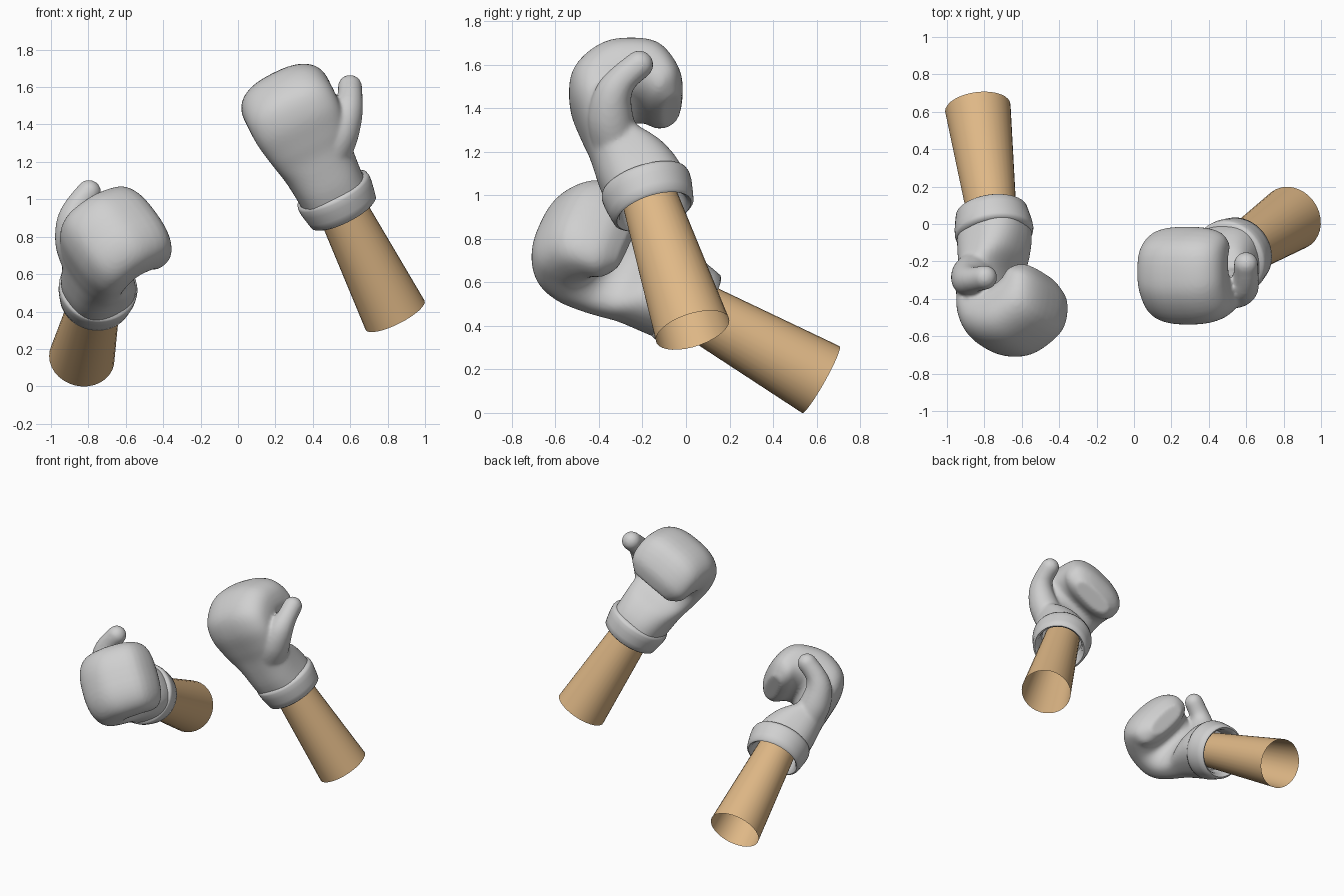
import bpy, bmesh, math
from mathutils import Vector, Matrix

cube = bpy.data.objects.get("Cube")
if cube:
    bpy.data.objects.remove(cube, do_unlink=True)


def material(name, rgb):
    mat = bpy.data.materials.new(name)
    mat.use_nodes = True
    mat.diffuse_color = (*rgb, 1)
    mat.node_tree.nodes["Principled BSDF"].inputs["Base Color"].default_value = (*rgb, 1)
    return mat


GREY = material("glove grey", (0.63, 0.63, 0.63))
TAN = material("skin tan", (0.74, 0.48, 0.24))


def smooth_rows(rows, steps):
    """Catmull-Rom interpolation through rows of numbers."""
    pts = [Vector(r) for r in rows]
    pts = [pts[0]] + pts + [pts[-1]]
    out = []
    for i in range(1, len(pts) - 2):
        a, b, c, d = pts[i - 1:i + 3]
        for k in range(steps):
            u = k / steps
            out.append((b * 2 + (c - a) * u + (a * 2 - b * 5 + c * 4 - d) * u ** 2
                        + (b * 3 - a - c * 3 + d) * u ** 3) / 2)
    return out + [pts[-1]]


def skin_rings(bm, rings, capped):
    loops = [[bm.verts.new(co) for co in ring] for ring in rings]
    n = len(loops[0])
    for low, high in zip(loops, loops[1:]):
        for i in range(n):
            j = (i + 1) % n
            bm.faces.new((low[i], low[j], high[j], high[i]))
    if capped:
        bm.faces.new(loops[0])
        bm.faces.new(loops[-1])


def lathe(profile, sides):
    return [[(r * math.cos(i * math.tau / sides), r * math.sin(i * math.tau / sides), h)
             for i in range(sides)] for r, h in profile]


def finish(name, bm, frame, mat):
    bmesh.ops.recalc_face_normals(bm, faces=bm.faces)
    bmesh.ops.transform(bm, matrix=frame, verts=bm.verts)
    if frame.determinant() < 0:
        bmesh.ops.reverse_faces(bm, faces=bm.faces)
    mesh = bpy.data.meshes.new(name)
    bm.to_mesh(mesh)
    bm.free()
    mesh.materials.append(mat)
    obj = bpy.data.objects.new(name, mesh)
    bpy.context.collection.objects.link(obj)
    bpy.ops.object.select_all(action="DESELECT")
    bpy.context.view_layer.objects.active = obj
    obj.select_set(True)
    return obj


# Local frame: x to the thumb, y to the palm, z along the arm.
# Mitt section: palm-side point (y, z), back-side point (y, z), half width
MITT = [
    (0.19, 0.75, -0.19, 0.75, 0.185),
    (0.175, 0.84, -0.20, 0.84, 0.19),
    (0.13, 0.935, -0.20, 0.95, 0.20),
    (0.05, 1.02, -0.20, 1.04, 0.215),
    (0.025, 1.08, -0.21, 1.14, 0.23),
    (0.03, 1.12, -0.215, 1.28, 0.245),
    (0.05, 1.145, -0.17, 1.40, 0.25),
    (0.065, 1.15, -0.05, 1.475, 0.25),
    (0.08, 1.145, 0.08, 1.485, 0.25),
    (0.10, 1.135, 0.25, 1.415, 0.245),
    (0.13, 1.11, 0.31, 1.25, 0.225),
    (0.17, 1.09, 0.275, 1.13, 0.15),
]
# Thumb: centre and radius
THUMB = [
    (0.09, -0.08, 1.00, 0.11),
    (0.17, -0.08, 1.07, 0.105),
    (0.25, -0.05, 1.14, 0.087),
    (0.30, 0.01, 1.185, 0.07),
    (0.33, 0.10, 1.22, 0.066),
]
CUFF = [(0.14, 0.775), (0.155, 0.67), (0.163, 0.645), (0.178, 0.633), (0.192, 0.642),
        (0.20, 0.68), (0.209, 0.73), (0.211, 0.765), (0.206, 0.783), (0.185, 0.79)]
ARM = [(0.176, 0.0), (0.125, 0.76)]


def mitt_ring(row, sides=40, power=2 / 2.5):
    inner, outer, width = Vector((0, row[0], row[1])), Vector((0, row[2], row[3])), row[4]
    mid, half = (inner + outer) / 2, (inner - outer) / 2
    ring = []
    for i in range(sides):
        c, s = math.cos(i * math.tau / sides), math.sin(i * math.tau / sides)
        c = math.copysign(abs(c) ** power, c)
        s = math.copysign(abs(s) ** power, s)
        ring.append(mid + half * c + Vector((width * s - 0.005, 0, 0)))
    return ring


def build_hand(side, base, axis, thumb_dir, hand):
    axis = Vector(axis).normalized()
    thumb = Vector(thumb_dir)
    thumb = (thumb - axis * thumb.dot(axis)).normalized()
    palm = axis.cross(thumb) * hand
    frame = Matrix((thumb, palm, axis)).transposed().to_4x4()
    frame.translation = base

    # Forearm, an open tapered tube
    bm = bmesh.new()
    skin_rings(bm, lathe(ARM, 32), False)
    finish(side + "_forearm", bm, frame, TAN)
    bpy.ops.object.shade_smooth_by_angle()

    # Padded wrist cuff
    bm = bmesh.new()
    skin_rings(bm, lathe(CUFF, 48), False)
    finish(side + "_cuff", bm, frame, GREY)
    bpy.ops.object.shade_smooth_by_angle(angle=math.radians(60))

    # Curled mitt and thumb, fused into one soft surface
    bm = bmesh.new()
    skin_rings(bm, [mitt_ring(r) for r in smooth_rows(MITT, 4)], True)
    for x, y, z, r in smooth_rows(THUMB, 5):
        bmesh.ops.create_icosphere(bm, subdivisions=3, radius=r,
                                   matrix=Matrix.Translation((x, y, z)))
    glove = finish(side + "_glove", bm, frame, GREY)
    fuse = glove.modifiers.new("fuse", "REMESH")
    fuse.mode = "VOXEL"
    fuse.voxel_size = 0.011
    fuse.use_smooth_shade = True
    soften = glove.modifiers.new("soften", "SMOOTH")
    soften.factor = 0.5
    soften.iterations = 10
    for name in ("fuse", "soften"):
        bpy.ops.object.modifier_apply(modifier=name)
    bpy.ops.object.shade_smooth()


build_hand("left", (0.84, 0.03, 0.38), (-0.43, -0.28, 0.86), (0.895, 0, 0.447), 1)
build_hand("right", (-0.835, 0.62, 0.153), (0.114, -0.864, 0.485), (-0.555, 0.349, 0.752), -1)
